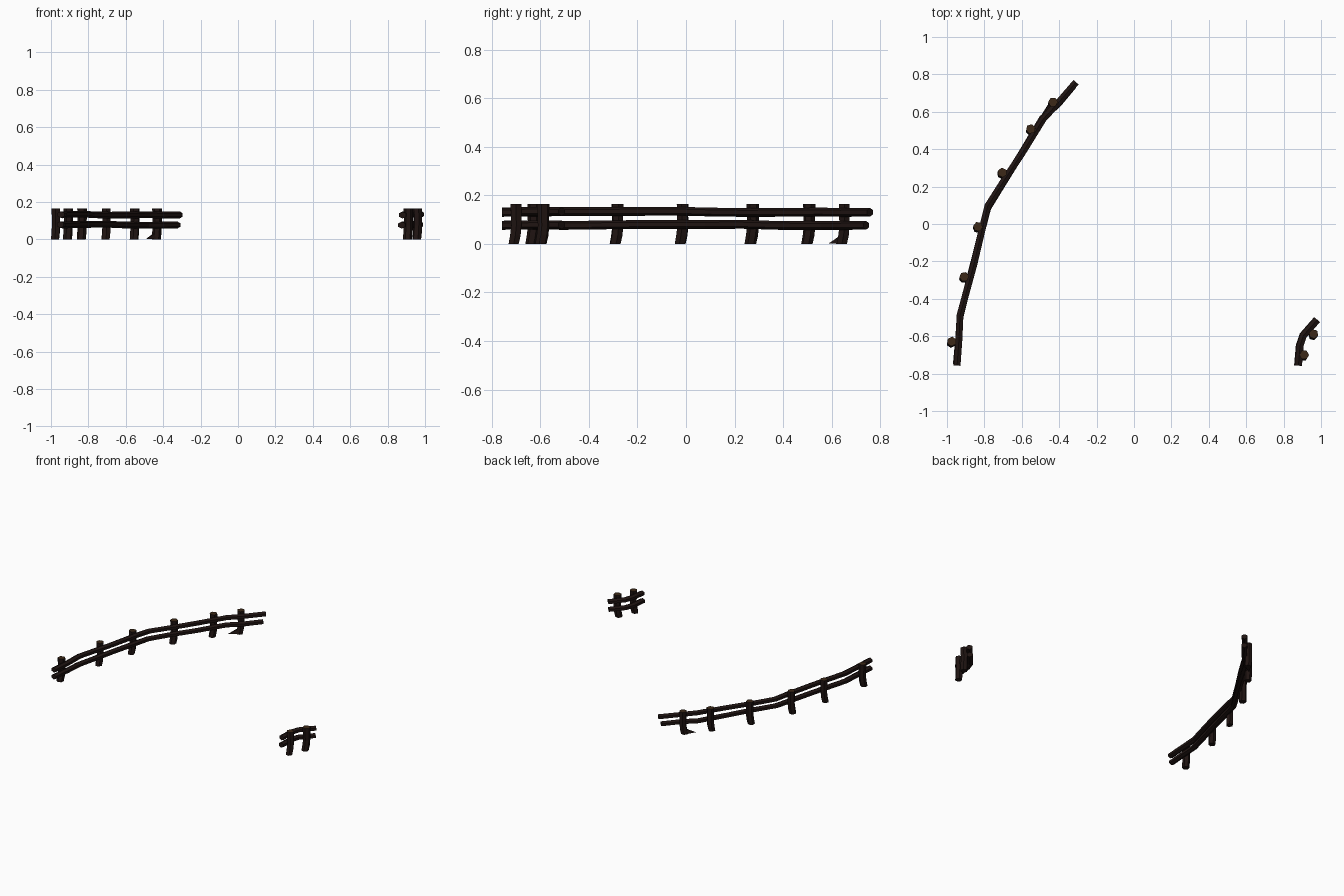
import bpy, bmesh, math, random
from mathutils import Vector

if "Cube" in bpy.data.objects:
    bpy.data.objects.remove(bpy.data.objects["Cube"])

random.seed(4)


def material(name, color):
    m = bpy.data.materials.new(name)
    m.diffuse_color = color
    m.use_nodes = True
    m.node_tree.nodes["Principled BSDF"].inputs["Base Color"].default_value = m.diffuse_color
    return m


BARK = material("dark_wood", (0.014, 0.007, 0.006, 1))
CUT = material("cut_wood", (0.045, 0.022, 0.009, 1))


def finish(name, bm):
    bmesh.ops.recalc_face_normals(bm, faces=bm.faces)
    me = bpy.data.meshes.new(name)
    bm.to_mesh(me)
    bm.free()
    me.materials.append(BARK)
    me.materials.append(CUT)
    ob = bpy.data.objects.new(name, me)
    bpy.context.collection.objects.link(ob)
    return ob


def skin(bm, rings, cap_mat):
    """Join rings of vertices into a closed tube."""
    n = len(rings[0])
    for a, b in zip(rings, rings[1:]):
        for i in range(n):
            bm.faces.new((a[i], a[(i + 1) % n], b[(i + 1) % n], b[i]))
    bm.faces.new(rings[0])
    bm.faces.new(rings[-1]).material_index = cap_mat


def rail(name, path, z, half_w, half_h, sides=6):
    """Rough log following a path in plan, mitred at the bends."""
    bm = bmesh.new()
    pts = [Vector((x, y, z + random.uniform(-0.003, 0.003))) for x, y in path]
    rings = []
    for i, p in enumerate(pts):
        t = pts[min(i + 1, len(pts) - 1)] - pts[max(i - 1, 0)]
        side = Vector((t.y, -t.x, 0)).normalized()
        ring = []
        for k in range(sides):
            a = math.tau * (k + 0.5) / sides
            ring.append(bm.verts.new(p + side * half_w * math.cos(a)
                                     + Vector((0, 0, half_h * math.sin(a)))))
        rings.append(ring)
    skin(bm, rings, 0)
    finish(name, bm)


def post(name, x, y, spin):
    """Six-sided stake, slightly bent at the foot."""
    bm = bmesh.new()
    rings = []
    for z, dx, dy, r in ((0, -0.004, -0.010, 0.024), (0.035, -0.001, -0.003, 0.025),
                         (0.075, 0.001, 0.001, 0.024), (0.125, 0.001, 0, 0.025),
                         (0.165, 0, 0, 0.026)):
        rings.append([bm.verts.new((x + dx + r * math.cos(spin + math.tau * k / 6),
                                    y + dy + r * math.sin(spin + math.tau * k / 6), z))
                      for k in range(6)])
    skin(bm, rings, 1)
    finish(name, bm)


# Posts
posts = [(-0.433, 0.652), (-0.552, 0.508), (-0.704, 0.275), (-0.834, -0.014),
         (-0.908, -0.282), (-0.974, -0.628), (0.960, -0.588), (0.910, -0.700)]
for i, (x, y) in enumerate(posts):
    post(f"post_{i + 1}", x, y, 0.3 * i)

# Long left fence: two rails
upper = [(-0.31, 0.758), (-0.405, 0.648), (-0.485, 0.562), (-0.595, 0.384),
         (-0.69, 0.24), (-0.782, 0.096), (-0.81, -0.02), (-0.857, -0.22),
         (-0.93, -0.487), (-0.936, -0.62), (-0.946, -0.757)]
lower = [(-0.322, 0.742), (-0.405, 0.642), (-0.49, 0.565), (-0.60, 0.38),
         (-0.69, 0.235), (-0.782, 0.085), (-0.812, -0.03), (-0.86, -0.22),
         (-0.93, -0.495), (-0.938, -0.62), (-0.95, -0.75)]
rail("left_upper_rail", upper, 0.132, 0.021, 0.018)
rail("left_lower_rail", lower, 0.078, 0.021, 0.018)

# Short right fence: two rails
right = [(0.980, -0.512), (0.906, -0.596), (0.888, -0.65), (0.879, -0.757)]
rail("right_upper_rail", right, 0.132, 0.022, 0.018)
rail("right_lower_rail", [(x - 0.004, y) for x, y in right], 0.078, 0.022, 0.018)

# Splintered wedge at the foot of the last post
bm = bmesh.new()
tip = bm.verts.new((-0.492, 0.588, 0.002))
base = [bm.verts.new(v) for v in ((-0.450, 0.655, 0), (-0.422, 0.632, 0),
                                  (-0.425, 0.643, 0.04), (-0.442, 0.655, 0.04))]
bm.faces.new(base)
for i in range(4):
    bm.faces.new((base[i], base[(i + 1) % 4], tip))
finish("foot_wedge", bm)
